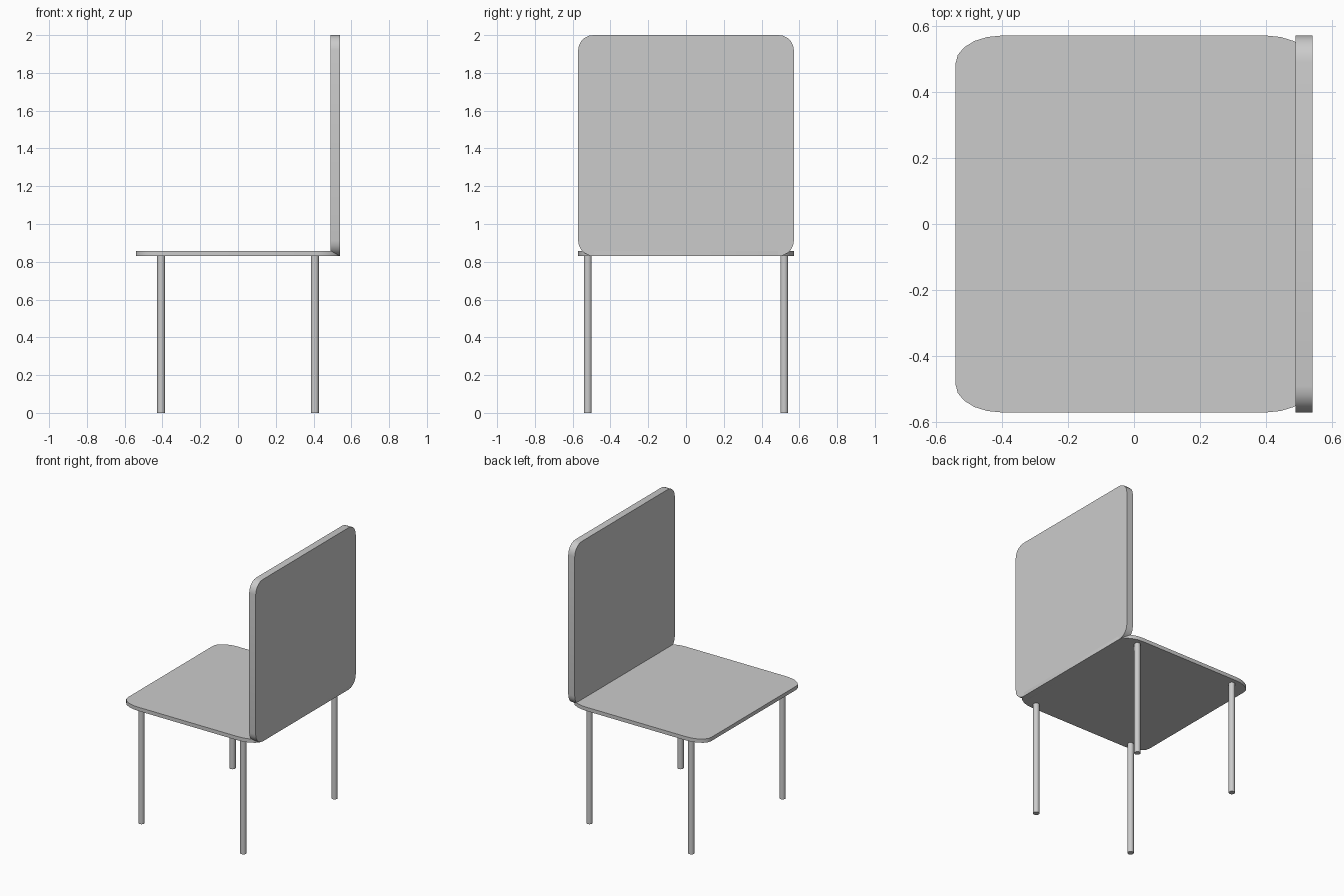
import bpy, bmesh, math
from mathutils import Matrix

if "Cube" in bpy.data.objects:
    bpy.data.objects.remove(bpy.data.objects["Cube"])


def rounded_panel(name, half_a, half_b, ra, rb, thickness, matrix, segs=5):
    """Extruded rectangle with elliptical corners, base at local z = 0."""
    bm = bmesh.new()
    verts = []
    for q, (sx, sy) in enumerate([(1, 1), (-1, 1), (-1, -1), (1, -1)]):
        for i in range(segs + 1):
            t = math.pi / 2 * (q + i / segs)
            verts.append(bm.verts.new((sx * (half_a - ra) + ra * math.cos(t),
                                       sy * (half_b - rb) + rb * math.sin(t), 0)))
    face = bm.faces.new(verts)
    top = bmesh.ops.extrude_face_region(bm, geom=[face])["geom"]
    bmesh.ops.translate(bm, vec=(0, 0, thickness),
                        verts=[g for g in top if isinstance(g, bmesh.types.BMVert)])
    bmesh.ops.recalc_face_normals(bm, faces=bm.faces[:])
    bm.transform(matrix)
    finish(name, bm)


def finish(name, bm):
    mesh = bpy.data.meshes.new(name)
    bm.to_mesh(mesh)
    bm.free()
    obj = bpy.data.objects.new(name, mesh)
    bpy.context.collection.objects.link(obj)
    bpy.ops.object.select_all(action='DESELECT')
    obj.select_set(True)
    bpy.context.view_layer.objects.active = obj
    bpy.ops.object.shade_smooth_by_angle(angle=math.radians(35))


def leg(name, x, y, height=0.832, radius=0.021):
    bm = bmesh.new()
    bmesh.ops.create_cone(bm, cap_ends=True, segments=24, radius1=radius,
                          radius2=radius, depth=height,
                          matrix=Matrix.Translation((x, y, height / 2)))
    finish(name, bm)


# Seat
rounded_panel("seat", 0.541, 0.571, 0.14, 0.085, 0.027,
              Matrix.Translation((0, 0, 0.831)))

# Backrest: local axes (a, b, thickness) map to (y, z, x)
stand_up = Matrix(((0, 0, 1, 0.489), (1, 0, 0, 0), (0, 1, 0, 1.4155), (0, 0, 0, 1)))
rounded_panel("backrest", 0.571, 0.5845, 0.08, 0.08, 0.052, stand_up)

# Legs
for x, row in ((-0.407, "front"), (0.407, "rear")):
    for y, side in ((-0.52, "right"), (0.52, "left")):
        leg(f"{row}_{side}_leg", x, y)
